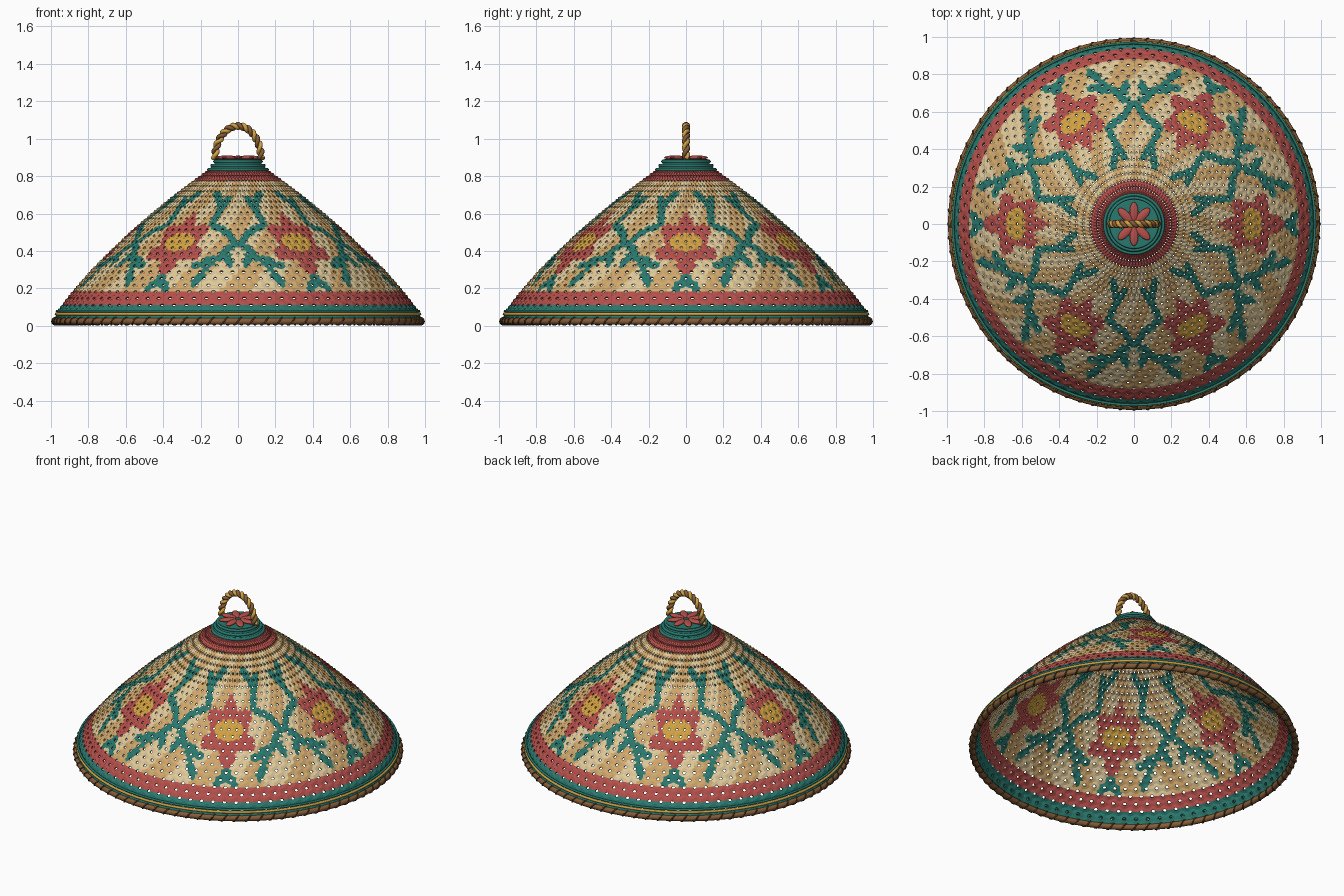
import bpy, bmesh, math
from mathutils import Vector

if "Cube" in bpy.data.objects:
    bpy.data.objects.remove(bpy.data.objects["Cube"], do_unlink=True)


def material(name, r, g, b):
    m = bpy.data.materials.new(name)
    m.use_nodes = True
    m.diffuse_color = (r, g, b, 1)
    bsdf = m.node_tree.nodes["Principled BSDF"]
    bsdf.inputs["Base Color"].default_value = (r, g, b, 1)
    bsdf.inputs["Roughness"].default_value = 0.7
    return m


CREAM, TAN, RED, TEAL, GOLD = range(5)
MATS = [material("cream straw", .75, .59, .32), material("tan straw", .63, .39, .15),
        material("red straw", .46, .08, .07), material("teal straw", .023, .19, .155),
        material("gold straw", .64, .36, .055)]
BROWN = material("brown cane", .24, .11, .04)
DARK = material("dark binding", .09, .045, .02)


def add_object(name, data, *mats):
    ob = bpy.data.objects.new(name, data)
    bpy.context.collection.objects.link(ob)
    for m in mats:
        data.materials.append(m)
    return ob


def polar(deg, r):
    a = math.radians(deg)
    return Vector((r * math.cos(a), r * math.sin(a)))


# Dome profile as (radius, height), sampled evenly by length
PROFILE = [Vector(p) for p in ((.982, .03), (.955, .09), (.885, .18), (.79, .29), (.68, .4),
                               (.57, .505), (.46, .6), (.35, .69), (.25, .765), (.16, .83))]
LENGTHS = [(b - a).length for a, b in zip(PROFILE, PROFILE[1:])]
COLS, ROWS = 84, 25


def profile_at(row):
    d = row / ROWS * sum(LENGTHS)
    for a, b, n in zip(PROFILE, PROFILE[1:], LENGTHS):
        if d <= n:
            return a.lerp(b, d / n)
        d -= n
    return PROFILE[-1].copy()


def dome_point(p, lift=0):
    r, z = profile_at(p.y) + Vector((lift, lift)) * .7
    a = math.tau * p.x / COLS
    return Vector((r * math.cos(a), r * math.sin(a), z))


# Leaf sprigs beside each flower as (degrees from flower, radius)
SPRIGS = [[(10, .33), (18, .42), (15, .53), (27, .60)], [(18, .42), (22, .36)],
          [(29, .64), (21, .72), (13, .76)], [(20, .73), (14, .84)],
          [(0, .80), (3, .87)], [(25, .69), (27, .75)]]
SEGMENTS = [(polar(*a), polar(*b)) for s in SPRIGS for a, b in zip(s, s[1:])]


def near_sprig(p):
    for a, b in SEGMENTS:
        t = max(0, min(1, (p - a).dot(b - a) / (b - a).length_squared))
        if (p - a.lerp(b, t)).length < .021:
            return True
    return False


def weave_colour(p, row):
    """Colour of one woven cell: bands by row, then flower, sprigs, swirl."""
    z = profile_at(row + .5).y
    if z < .105:
        return TEAL
    if z < .18 or z > .765:
        return RED
    r = profile_at(p.y).x
    deg = p.x / COLS * 360
    off = (deg + 30) % 60 - 30
    u, w = .63 * math.radians(off), r - .63
    if math.hypot(u / .085, w / .05) < 1:
        return GOLD
    if math.hypot(u, w) < .14 + .032 * math.cos(6 * math.atan2(u, w)):
        return RED
    if near_sprig(polar(abs(off), r)):
        return TEAL
    return TAN if math.sin(math.radians(18 * deg) + 20 * r) > 0 else CREAM


# Woven dome: staggered triangles with clipped corners leave small holes
bm = bmesh.new()
for k in range(ROWS):
    for i in range(COLS):
        a = i + .5 * (k % 2)
        for tri in (((a, k), (a + 1, k), (a + .5, k + 1)),
                    ((a + 1, k), (a + 1.5, k + 1), (a + .5, k + 1))):
            tri = [Vector(t) for t in tri]
            mid = sum(tri, Vector((0, 0))) / 3
            for j in range(3):
                A, B, C = tri[j], tri[(j + 1) % 3], tri[j - 1]
                pts = [dome_point(q) for q in (A.lerp(B, .16), (A + B) / 2)]
                pts.append(dome_point(mid, .006))
                pts += [dome_point(q) for q in ((A + C) / 2, A.lerp(C, .16))]
                face = bm.faces.new([bm.verts.new(q) for q in pts])
                face.material_index = weave_colour(A.lerp(mid, .6), k)
bmesh.ops.remove_doubles(bm, verts=bm.verts, dist=.0002)
mesh = bpy.data.meshes.new("woven_dome")
bm.to_mesh(mesh)
bm.free()
dome = add_object("woven_dome", mesh, *MATS)
solid = dome.modifiers.new("Thickness", "SOLIDIFY")
solid.thickness, solid.offset = .01, -1


def smooth(ob):
    for p in ob.data.polygons:
        p.use_smooth = True


def hoop(name, radius, minor, z, mat, sides=10):
    bpy.ops.mesh.primitive_torus_add(major_radius=radius, minor_radius=minor, major_segments=96,
                                     minor_segments=sides, location=(0, 0, z))
    ob = bpy.context.object
    ob.name = name
    ob.data.materials.append(mat)
    smooth(ob)


def strand(name, points, radius, mat, closed=False):
    cu = bpy.data.curves.new(name, "CURVE")
    cu.dimensions = "3D"
    cu.bevel_depth, cu.bevel_resolution = radius, 2
    cu.use_fill_caps = True
    sp = cu.splines.new("POLY")
    sp.points.add(len(points) - 1)
    for p, co in zip(sp.points, points):
        p.co = (*co, 1)
    sp.use_cyclic_u = closed
    sp.use_smooth = True
    add_object(name, cu, mat)


# Rim hoops and spiral binding
hoop("rim_hoop", .976, .0185, .024, BROWN)
hoop("gold_hoop", .972, .008, .062, MATS[GOLD])
hoop("teal_hoop", .968, .007, .078, MATS[TEAL])
binding = []
for n in range(COLS * 10):
    a, b = math.tau * n / (COLS * 10), math.tau * n / 10
    r = .976 + .019 * math.cos(b)
    binding.append((r * math.cos(a), r * math.sin(a), .024 + .019 * math.sin(b)))
strand("rim_binding", binding, .0045, DARK, True)

# Stepped collar closing the top
bm = bmesh.new()
rings = []
for r, z in ((.165, .818), (.162, .832), (.14, .85), (.122, .872), (.125, .89), (.03, .892)):
    rings.append([bm.verts.new((*polar(360 * n / 48, r), z)) for n in range(48)])
for lo, hi in zip(rings, rings[1:]):
    for n in range(48):
        m = (n + 1) % 48
        bm.faces.new((lo[n], lo[m], hi[m], hi[n]))
bm.faces.new(rings[-1])
bm.faces.new(rings[0][::-1])
mesh = bpy.data.meshes.new("collar")
bm.to_mesh(mesh)
bm.free()
add_object("collar", mesh, MATS[TEAL])
for n, (r, z) in enumerate(((.156, .835), (.139, .856), (.124, .878))):
    hoop(f"collar_hoop_{n + 1}", r, .009, z, MATS[TEAL])

# Rosette of eight petals
for n in range(8):
    bpy.ops.mesh.primitive_uv_sphere_add(segments=16, ring_count=8, radius=1,
                                         location=(*polar(45 * n, .066), .899))
    petal = bpy.context.object
    petal.name = f"petal_{n + 1}"
    petal.scale = (.052, .023, .011)
    petal.rotation_euler.z = math.radians(45 * n)
    petal.data.materials.append(MATS[RED])
    smooth(petal)

# Twisted rope handle
for s, (name, mat) in enumerate((("gold", MATS[GOLD]), ("brown", BROWN))):
    path = []
    for n in range(145):
        t = n / 144
        a = math.pi * t
        centre = Vector((.123 * math.cos(a), 0, .893 + .175 * math.sin(a)))
        out = Vector((math.cos(a), 0, math.sin(a)))
        twist = math.tau * 7 * t + math.pi * s
        path.append(centre + .0105 * (out * math.cos(twist) + Vector((0, math.sin(twist), 0))))
    strand(f"handle_strand_{name}", path, .0115, mat)
